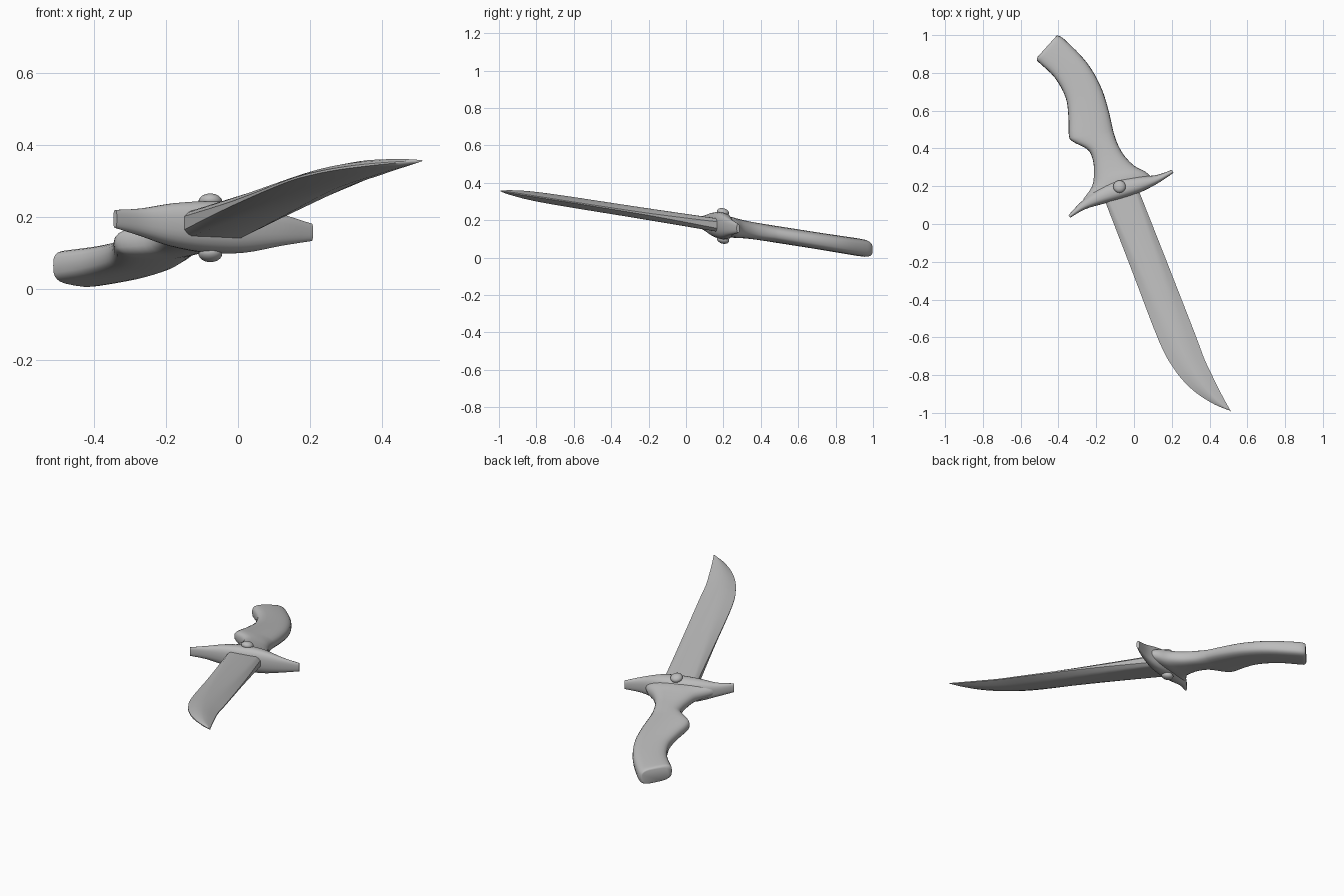
import bpy
import bmesh
from math import sin, cos, pi, copysign, radians
from mathutils import Vector

cube = bpy.data.objects.get("Cube")
if cube:
    bpy.data.objects.remove(cube)

metal = bpy.data.materials.new("plain grey")
metal.use_nodes = True
GREY = (0.5, 0.5, 0.5, 1)
metal.diffuse_color = GREY
metal.node_tree.nodes["Principled BSDF"].inputs["Base Color"].default_value = GREY


def tilt(co):
    """Lift the flat layout onto the sloping plane of the knife."""
    return Vector((co.x, co.y, co.z + 0.2 - 0.157 * co.y))


def finish(name, bm, angle=40):
    for v in bm.verts:
        v.co = tilt(v.co)
    bmesh.ops.recalc_face_normals(bm, faces=bm.faces)
    mesh = bpy.data.meshes.new(name)
    bm.to_mesh(mesh)
    bm.free()
    mesh.materials.append(metal)
    obj = bpy.data.objects.new(name, mesh)
    bpy.context.collection.objects.link(obj)
    bpy.ops.object.select_all(action='DESELECT')
    obj.select_set(True)
    bpy.context.view_layer.objects.active = obj
    bpy.ops.object.shade_smooth_by_angle(angle=radians(angle))
    return obj


def smooth_rows(rows, steps):
    """Catmull-Rom interpolation through rows of parameters."""
    pts = [rows[0]] + rows + [rows[-1]]
    out = []
    for a, b, c, d in zip(pts, pts[1:], pts[2:], pts[3:]):
        for s in range(steps):
            t = s / steps
            out.append([q + t / 2 * (r - p + t * (2 * p - 5 * q + 4 * r - u
                        + t * (3 * (q - r) + u - p)))
                        for p, q, r, u in zip(a, b, c, d)])
    return out + [rows[-1]]


def loft(name, rows, section, steps=4, angle=40):
    """Each row: left x, y, right x, y, then section parameters."""
    bm = bmesh.new()
    rings = []
    for lx, ly, rx, ry, *params in smooth_rows(rows, steps):
        left, right = Vector((lx, ly, 0)), Vector((rx, ry, 0))
        rings.append([bm.verts.new(left.lerp(right, t) + Vector((0, 0, z)))
                      for t, z in section(*params)])
    n = len(rings[0])
    for a, b in zip(rings, rings[1:]):
        for i in range(n):
            j = (i + 1) % n
            bm.faces.new((a[i], a[j], b[j], b[i]))
    bm.faces.new(rings[0])
    bm.faces.new(rings[-1])
    return finish(name, bm, angle)


def rounded(half, power):
    """Superellipse section."""
    pts = []
    for i in range(24):
        c, s = cos(2 * pi * i / 24), sin(2 * pi * i / 24)
        pts.append((0.5 + 0.5 * copysign(abs(c) ** power, c),
                    half * copysign(abs(s) ** power, s)))
    return pts


def bevelled(half, edge, bevel):
    """Flat blade section with bevelled edges."""
    top = [(0, edge), (bevel * 0.5, edge + (half - edge) * 0.65), (bevel, half),
           (1 - bevel, half), (1 - bevel * 0.5, edge + (half - edge) * 0.65), (1, edge)]
    return top + [(t, -z) for t, z in reversed(top)]


# Blade: straight with an upswept point
loft("blade", [
    (-0.16, 0.14, 0.0, 0.24, 0.036, 0.02, 0.12),
    (-0.145, 0.10, 0.024, 0.18, 0.035, 0.018, 0.12),
    (-0.01, -0.25, 0.17, -0.19, 0.031, 0.006, 0.25),
    (0.135, -0.627, 0.32, -0.574, 0.029, 0.003, 0.42),
    (0.214, -0.77, 0.375, -0.72, 0.027, 0.003, 0.45),
    (0.28, -0.85, 0.43, -0.835, 0.023, 0.003, 0.45),
    (0.347, -0.907, 0.465, -0.905, 0.017, 0.003, 0.45),
    (0.43, -0.957, 0.492, -0.955, 0.01, 0.002, 0.45),
    (0.508, -0.988, 0.513, -0.992, 0.002, 0.001, 0.45),
], bevelled)

# Grip: curved, with a finger notch and a flared neck
loft("grip", [
    (-0.27, 0.13, 0.10, 0.24, 0.05, 0.9),
    (-0.222, 0.20, 0.06, 0.277, 0.055, 0.9),
    (-0.212, 0.27, 0.003, 0.307, 0.05, 0.85),
    (-0.218, 0.34, -0.05, 0.36, 0.046, 0.8),
    (-0.246, 0.394, -0.085, 0.42, 0.045, 0.75),
    (-0.325, 0.437, -0.105, 0.475, 0.045, 0.75),
    (-0.345, 0.47, -0.114, 0.51, 0.045, 0.75),
    (-0.347, 0.563, -0.137, 0.61, 0.045, 0.75),
    (-0.362, 0.67, -0.177, 0.73, 0.045, 0.7),
    (-0.42, 0.775, -0.25, 0.855, 0.046, 0.65),
    (-0.50, 0.852, -0.36, 0.97, 0.047, 0.6),
    (-0.514, 0.867, -0.40, 0.997, 0.045, 0.6),
    (-0.51, 0.885, -0.412, 0.994, 0.037, 0.6),
], rounded)

# Guard: S-curved crossbar, tallest in the middle
guard_path = [
    (-0.342, 0.04, 0.008, 0.025), (-0.27, 0.097, 0.022, 0.038),
    (-0.18, 0.145, 0.042, 0.06), (-0.08, 0.185, 0.055, 0.071),
    (0.02, 0.21, 0.045, 0.067), (0.12, 0.237, 0.022, 0.044),
    (0.205, 0.279, 0.009, 0.024)]
guard_rows = []
for k, (x, y, wide, tall) in enumerate(guard_path):
    before, after = guard_path[max(k - 1, 0)], guard_path[min(k + 1, len(guard_path) - 1)]
    along = Vector((after[0] - before[0], after[1] - before[1])).normalized()
    nx, ny = -along.y * wide, along.x * wide
    guard_rows.append((x + nx, y + ny, x - nx, y - ny, tall, 0.8))
loft("guard", guard_rows, rounded)

# Domed rivets above and below the guard
for label, side in (("top", 1), ("bottom", -1)):
    bm = bmesh.new()
    bmesh.ops.create_uvsphere(bm, u_segments=20, v_segments=12, radius=1)
    for v in bm.verts:
        v.co = Vector((-0.077 + v.co.x * 0.033, 0.198 + v.co.y * 0.033,
                       side * 0.073 + v.co.z * 0.022))
    finish(label + "_rivet", bm)
